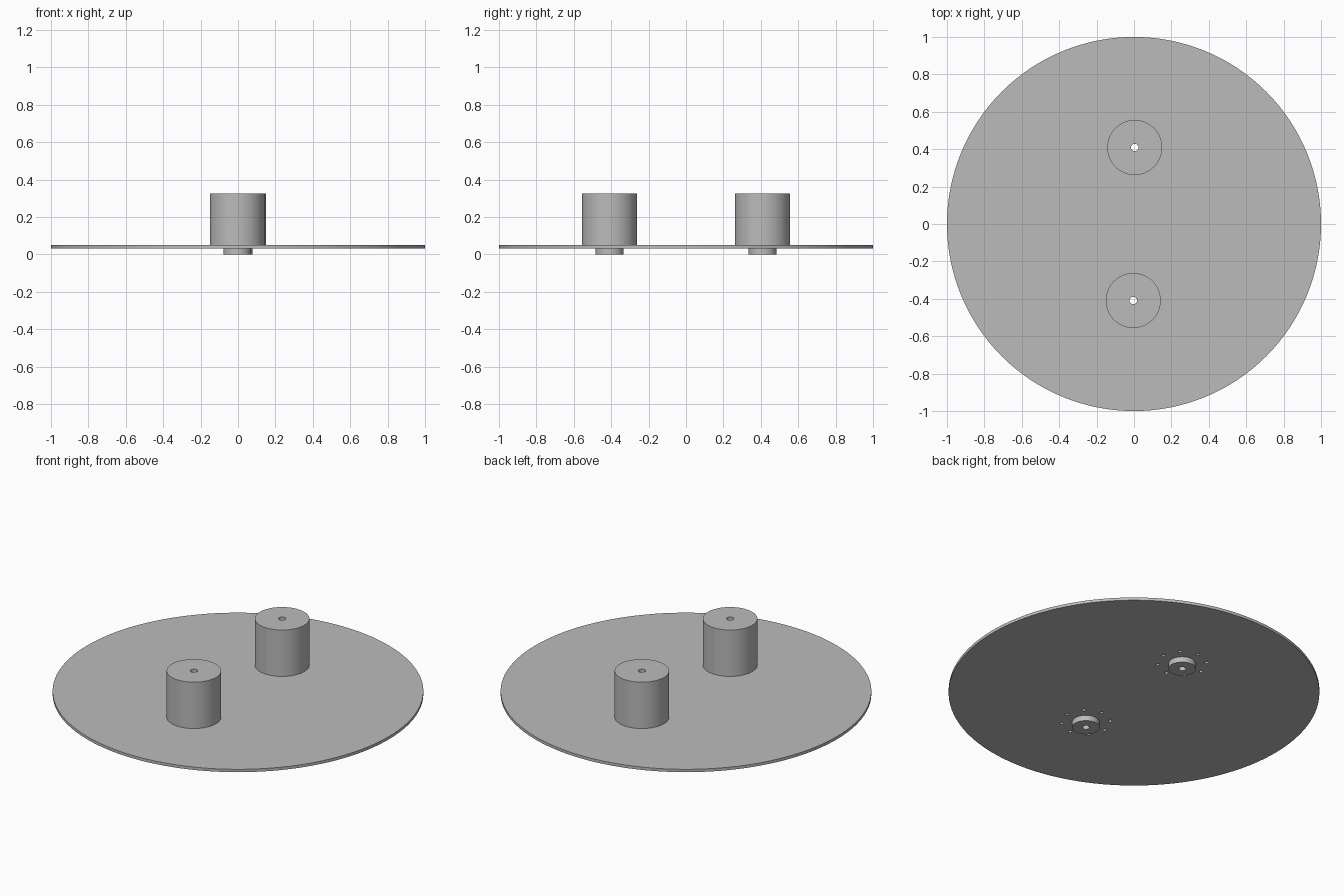
import bpy
import bmesh
from math import cos, sin, pi, radians

if "Cube" in bpy.data.objects:
    bpy.data.objects.remove(bpy.data.objects["Cube"])

PLATE_LOW, PLATE_TOP, MOTOR_TOP = 0.033, 0.05, 0.326
BODY_R, BOSS_R, BORE_R = 0.147, 0.074, 0.02
BOLT_R, BOLT_RING = 0.01, 0.132
CENTRES = {"front": (-0.004, -0.409), "back": (0.004, 0.409)}

grey = bpy.data.materials.new("plain grey")
grey.use_nodes = True
colour = (0.5, 0.5, 0.5, 1)
grey.diffuse_color = colour
grey.node_tree.nodes["Principled BSDF"].inputs["Base Color"].default_value = colour


def finish(name, bm, location=(0, 0, 0)):
    bmesh.ops.recalc_face_normals(bm, faces=bm.faces)
    mesh = bpy.data.meshes.new(name)
    bm.to_mesh(mesh)
    bm.free()
    mesh.materials.append(grey)
    obj = bpy.data.objects.new(name, mesh)
    obj.location = location
    bpy.context.collection.objects.link(obj)
    return obj


def lathe(name, profile, location, steps=64):
    """Spin a closed (radius, height) profile around z."""
    bm = bmesh.new()
    verts = [bm.verts.new((r, 0, z)) for r, z in profile]
    edges = [bm.edges.new((v, verts[i - 1])) for i, v in enumerate(verts)]
    bmesh.ops.spin(bm, geom=verts + edges, cent=(0, 0, 0), axis=(0, 0, 1),
                   angle=2 * pi, steps=steps)
    bmesh.ops.remove_doubles(bm, verts=bm.verts, dist=1e-5)
    return finish(name, bm, location)


def add_disc(bm, x, y, radius, low, high, sides):
    made = bmesh.ops.create_cone(bm, cap_ends=True, segments=sides,
                                 radius1=radius, radius2=radius, depth=high - low)
    bmesh.ops.translate(bm, verts=made["verts"], vec=(x, y, (low + high) / 2))


def smooth(obj):
    bpy.ops.object.select_all(action="DESELECT")
    obj.select_set(True)
    bpy.context.view_layer.objects.active = obj
    bpy.ops.object.shade_smooth_by_angle(angle=radians(30))


# Round base plate
bm = bmesh.new()
add_disc(bm, 0, 0, 1, PLATE_LOW, PLATE_TOP, 128)
plate = finish("base_plate", bm)

# Cutter for the boss openings and the rings of bolt holes
bm = bmesh.new()
for x, y in CENTRES.values():
    add_disc(bm, x, y, BOSS_R, 0, 0.1, 64)
    for i in range(8):
        a = i * pi / 4
        add_disc(bm, x + BOLT_RING * cos(a), y + BOLT_RING * sin(a), BOLT_R, 0, 0.1, 16)
cutter = finish("hole_cutter", bm)
cutter.hide_render = True
cutter.hide_set(True)
cut = plate.modifiers.new("holes", "BOOLEAN")
cut.operation = "DIFFERENCE"
cut.solver = "EXACT"
cut.object = cutter

# Two bored drums, each with a boss below the plate
profile = [(BORE_R, 0), (BOSS_R, 0), (BOSS_R, PLATE_TOP), (BODY_R, PLATE_TOP),
           (BODY_R, MOTOR_TOP), (BORE_R, MOTOR_TOP)]
for side, (x, y) in CENTRES.items():
    smooth(lathe(side + "_drum", profile, (x, y, 0)))

# Bake the holes, then smooth the plate rim
bpy.context.view_layer.objects.active = plate
plate.select_set(True)
bpy.ops.object.modifier_apply(modifier="holes")
bpy.data.objects.remove(cutter)
smooth(plate)
